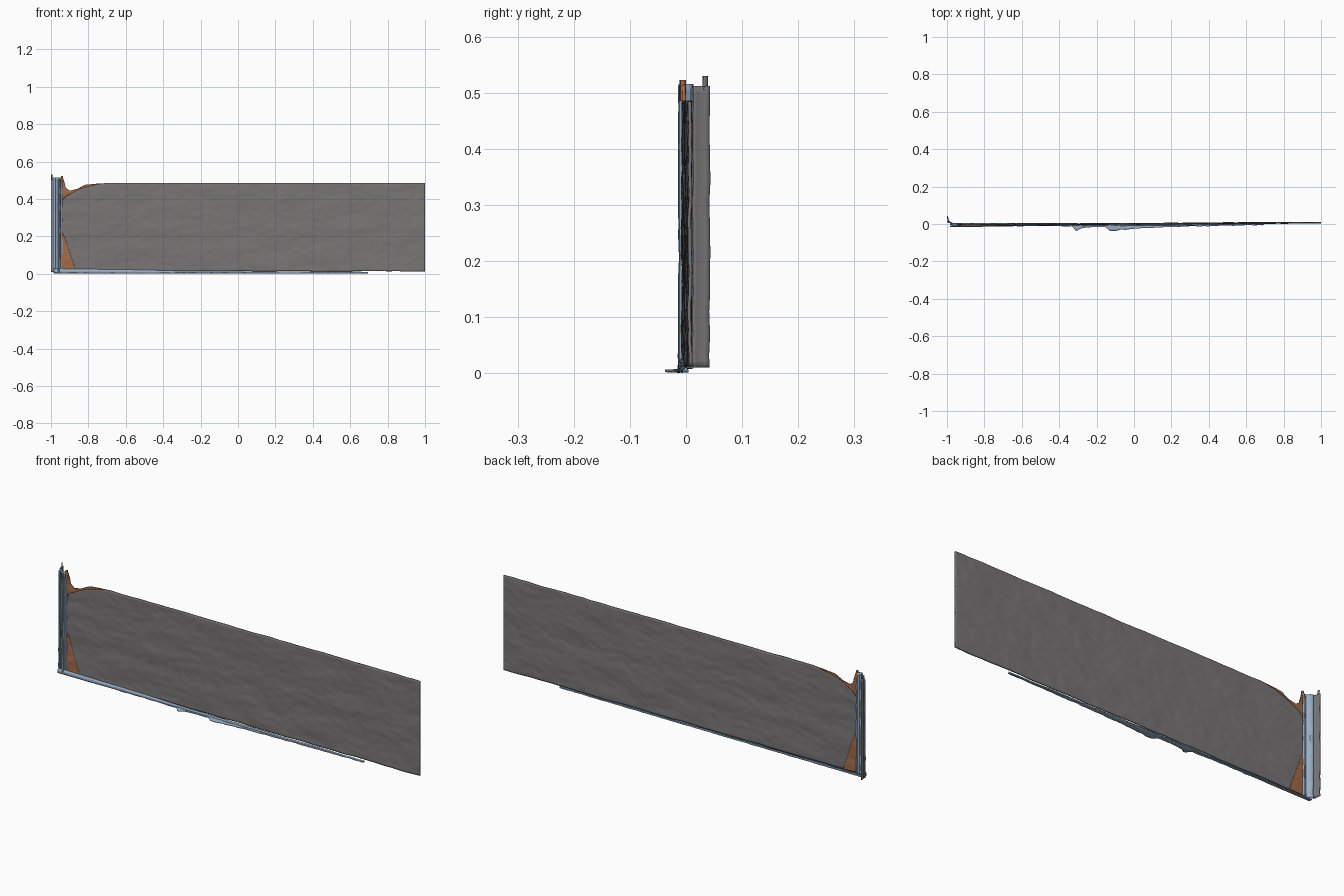
import bpy, bmesh
from mathutils import Vector, noise

cube = bpy.data.objects.get("Cube")
if cube:
    bpy.data.objects.remove(cube)


def material(name, rgb):
    m = bpy.data.materials.new(name)
    m.use_nodes = True
    m.diffuse_color = (*rgb, 1)
    m.node_tree.nodes["Principled BSDF"].inputs["Base Color"].default_value = (*rgb, 1)
    return m


GREY = material("weathered grey", (0.19, 0.18, 0.18))
BLUE = material("pale blue paint", (0.32, 0.42, 0.55))
BROWN = material("rust brown", (0.36, 0.15, 0.07))


def lerp(points, x):
    """Piecewise linear lookup in a short list of (x, value) pairs."""
    for (x0, a), (x1, b) in zip(points, points[1:]):
        if x <= x1:
            return a + (b - a) * max(0, (x - x0) / (x1 - x0))
    return points[-1][1]


def sheet(name, mat, nu, nv, point, thickness=0.006):
    """Thin skin over point(u, v), with u and v from 0 to 1."""
    bm = bmesh.new()
    rows = [[bm.verts.new(point(i / nu, j / nv)) for j in range(nv + 1)] for i in range(nu + 1)]
    for a, b in zip(rows, rows[1:]):
        for j in range(nv):
            bm.faces.new((a[j], b[j], b[j + 1], a[j + 1]))
    bmesh.ops.remove_doubles(bm, verts=bm.verts, dist=0.0001)
    mesh = bpy.data.meshes.new(name)
    bm.to_mesh(mesh)
    bm.free()
    ob = bpy.data.objects.new(name, mesh)
    bpy.context.collection.objects.link(ob)
    mesh.materials.append(mat)
    mod = ob.modifiers.new("thickness", "SOLIDIFY")
    mod.thickness = thickness
    mod.offset = 0
    bpy.ops.object.select_all(action="DESELECT")
    ob.select_set(True)
    bpy.context.view_layer.objects.active = ob
    bpy.ops.object.shade_smooth_by_angle(angle=0.6)
    return ob


# Slightly wavy surface shared by the wall and its bare patches
def wall_y(x, z):
    ripple = noise.noise(Vector((x * 5, 0.3, z * 14))) * 0.003
    rough = noise.noise(Vector((x * 22, 4.7, z * 40))) * 0.0014
    return 0.001 + 0.006 * x + ripple + rough


def band(name, mat, x0, x1, low, high, nu, nv):
    def point(u, v):
        x = x0 + (x1 - x0) * u
        a = low(x)
        z = a + (high(x) - a) * v
        return x, wall_y(x, z), z
    return sheet(name, mat, nu, nv, point)


def base(x):
    return 0.014 + 0.003 * noise.noise(Vector((x * 12, 1.5, 0)))


def top(x):
    worn = lerp([(-0.94, 0.52), (-0.93, 0.5), (-0.922, 0.46), (-0.9, 0.445),
                 (-0.86, 0.455), (-0.82, 0.475), (-0.7, 0.485)], x)
    return worn + 0.002 * noise.noise(Vector((x * 15, 8.5, 0)))


def low_patch(x):
    return max(base(x), lerp([(-0.94, 0.22), (-0.925, 0.19), (-0.87, 0.025), (-0.865, 0)], x))


def high_patch(x):
    return min(top(x), lerp([(-0.94, 0.39), (-0.92, 0.415), (-0.88, 0.435),
                             (-0.84, 0.455), (-0.78, 0.472), (-0.68, 0.49)], x))


band("wall_panel", GREY, -0.94, 1, low_patch, high_patch, 280, 60)
band("lower_bare_patch", BROWN, -0.94, -0.866, base, low_patch, 20, 24)
band("upper_bare_patch", BROWN, -0.94, -0.68, high_patch, top, 40, 8)


# Folded post at the end: its section follows a few plan points
def post(name, mat, section, z0, z1, thickness=0.006):
    def point(u, v):
        t = u * (len(section) - 1)
        i = min(int(t), len(section) - 2)
        x, y = Vector(section[i]).lerp(Vector(section[i + 1]), t - i)
        z = z0 + (z1 - z0) * v
        return x, y + 0.002 * noise.noise(Vector((x * 30, 2.5, z * 20))), z
    return sheet(name, mat, 2 * (len(section) - 1), 40, point, thickness)


post("post_face", BLUE, [(-0.988, 0.01), (-0.974, 0.004), (-0.968, -0.006), (-0.962, -0.011),
                         (-0.952, -0.009), (-0.947, -0.002), (-0.938, -0.005)], 0.008, 0.515)
post("post_return", GREY, [(-0.997, 0.042), (-0.995, 0.025), (-0.988, 0.01)], 0.01, 0.512)
post("post_outer_lip", BLUE, [(-0.999, 0.014), (-0.989, 0.007)], 0.01, 0.5, 0.004)
post("post_torn_tip", GREY, [(-0.998, 0.038), (-0.994, 0.03)], 0.505, 0.53, 0.004)
post("post_core", BROWN, [(-0.946, -0.006), (-0.936, -0.004)], 0.485, 0.523, 0.01)
for x in (-0.957, -0.977):
    post("post_groove", GREY, [(x - 0.002, -0.011 if x > -0.97 else 0.002),
                               (x + 0.002, -0.011 if x > -0.97 else 0.002)], 0.012, 0.513)


# Painted skirting along the foot of the wall
def skirting(u, v):
    x = -0.985 + 1.68 * u
    height = lerp([(-0.985, 0.027), (-0.5, 0.02), (-0.3, 0.014), (0.7, 0.009)], x)
    return x, wall_y(x, 0.02) - 0.007 + 0.003 * v, 0.004 + (height - 0.004) * v


sheet("skirting", BLUE, 120, 2, skirting)


# Ragged ledge that flakes outward at the foot
def ledge(u, v):
    x = -0.985 + 1.68 * u
    reach = lerp([(-0.985, 0.007), (-0.5, 0.01), (-0.33, 0.012), (-0.31, 0.04), (-0.28, 0.02),
                  (-0.15, 0.014), (-0.13, 0.04), (-0.06, 0.03), (0.05, 0.022),
                  (0.3, 0.012), (0.7, 0.006)], x)
    reach += 0.004 * noise.noise(Vector((x * 35, 3.3, 0)))
    return x, 0.004 - (reach + 0.004) * v, 0.004 + 0.002 * noise.noise(Vector((x * 20, v, 1)))


sheet("flaked_ledge", BLUE, 160, 4, ledge, 0.004)
